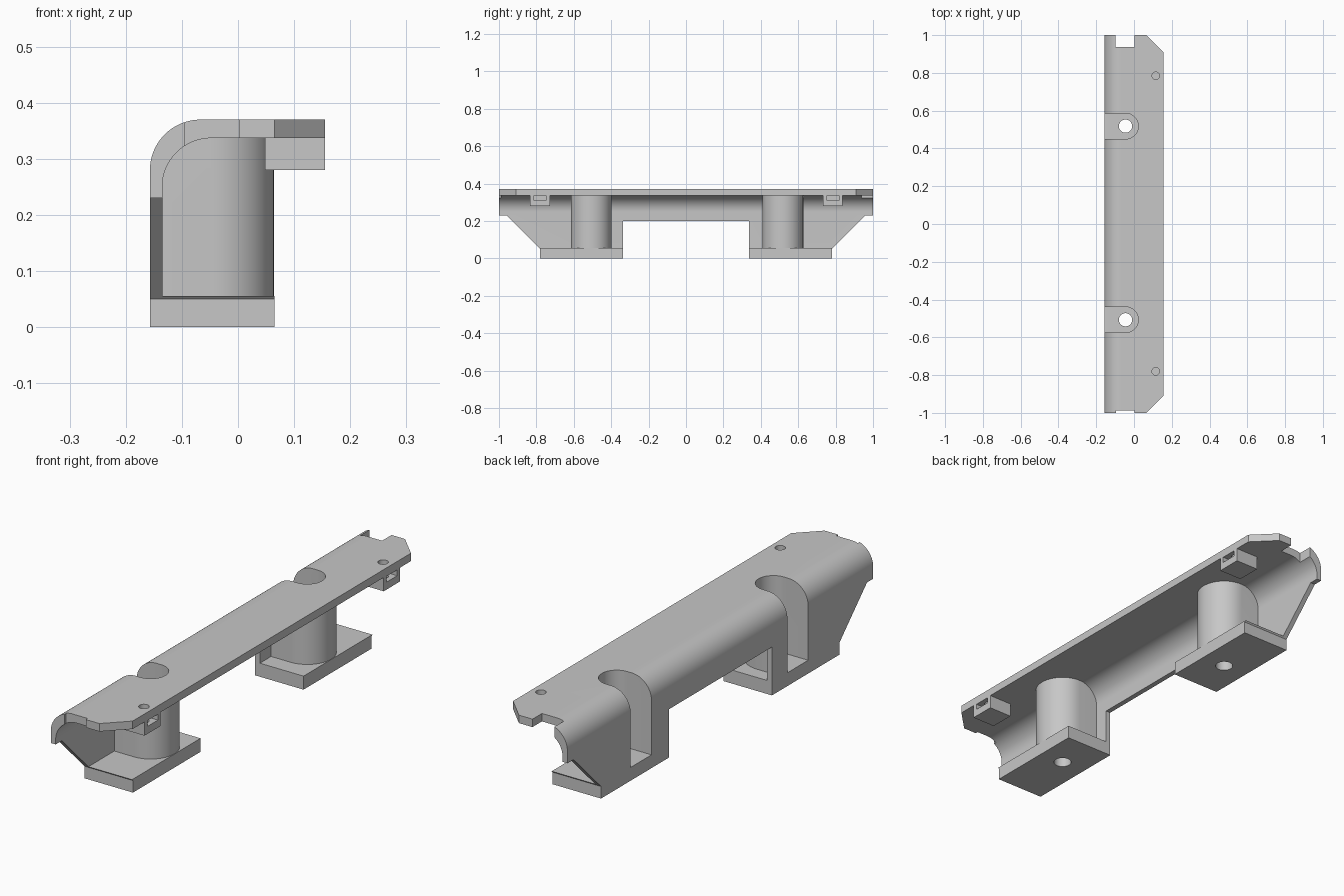
import bpy
import bmesh
from math import cos, sin, pi

cube = bpy.data.objects.get("Cube")
if cube:
    bpy.data.objects.remove(cube, do_unlink=True)

grey = bpy.data.materials.new("plain grey")
grey.use_nodes = True
grey.diffuse_color = (0.57, 0.57, 0.57, 1)
grey.node_tree.nodes["Principled BSDF"].inputs["Base Color"].default_value = grey.diffuse_color


def prism(name, points, axis, lo, hi):
    """Extrude a 2D outline along an axis; the points use the other two axes in order."""
    bm = bmesh.new()

    def place(p, h):
        co = list(p)
        co.insert("xyz".index(axis), h)
        return bm.verts.new(co)

    bottom = [place(p, lo) for p in points]
    top = [place(p, hi) for p in points]
    bm.faces.new(bottom)
    bm.faces.new(top)
    for i in range(len(points)):
        j = (i + 1) % len(points)
        bm.faces.new((bottom[i], bottom[j], top[j], top[i]))
    bmesh.ops.recalc_face_normals(bm, faces=bm.faces)
    mesh = bpy.data.meshes.new(name)
    bm.to_mesh(mesh)
    bm.free()
    mesh.materials.append(grey)
    obj = bpy.data.objects.new(name, mesh)
    bpy.context.collection.objects.link(obj)
    return obj


def arc(cx, cy, r, start, end, steps=24):
    return [(cx + r * cos(start + (end - start) * i / steps),
             cy + r * sin(start + (end - start) * i / steps)) for i in range(steps + 1)]


def circle(cx, cy, r):
    return arc(cx, cy, r, 0, 2 * pi, 40)[:-1]


def rect(a0, a1, b0, b1):
    return [(a0, b0), (a1, b0), (a1, b1), (a0, b1)]


def tongue(y, r):
    """Outline open towards the back wall with a round end on the other side."""
    return [(-0.3, y - r)] + arc(-0.045, y, r, -pi / 2, pi / 2) + [(-0.3, y + r)]


def cut(target, cutter):
    mod = target.modifiers.new("cut", "BOOLEAN")
    mod.operation = "DIFFERENCE"
    mod.solver = "EXACT"
    mod.object = cutter
    with bpy.context.temp_override(object=target, active_object=target):
        bpy.ops.object.modifier_apply(modifier=mod.name)
    bpy.data.objects.remove(cutter, do_unlink=True)


PILLARS = (-0.507, 0.518)
BLOCKS = (-0.78, 0.785)

# Solid outer form with the rounded shoulder
bracket = prism("mounting_bracket",
                [(-0.157, 0), (0.155, 0), (0.155, 0.37)]
                + arc(-0.067, 0.28, 0.09, pi / 2, pi), "y", -1, 1)

# Hollow under the shell, leaving the foot plates, pillars and nut blocks standing
hollow = prism("hollow",
               [(-0.135, 0.056), (0.065, 0.056), (0.065, -0.1), (0.3, -0.1), (0.3, 0.337)]
               + arc(-0.048, 0.25, 0.087, pi / 2, pi), "y", -1.2, 1.2)
for y in PILLARS:
    cut(hollow, prism("pillar", tongue(y, 0.109), "z", -0.2, 0.5))
for y in BLOCKS:
    cut(hollow, prism("nut_block", rect(0.048, 0.4, y - 0.053, y + 0.053), "z", 0.28, 0.5))
cut(bracket, hollow)

# Side silhouette: sloped ends and the gap between the feet
for s in (-1, 1):
    slope = [(1.2, 0.23), (0.96, 0.23), (0.78, 0.05), (0.78, -0.1), (1.2, -0.1)]
    cut(bracket, prism("end_cut", [(s * y, z) for y, z in slope], "x", -0.4, 0.4))
cut(bracket, prism("middle_cut", rect(-0.338, 0.336, -0.1, 0.2), "x", -0.4, 0.4))

# Chamfered flange corners
for s in (-1, 1):
    corner = [(0.065, s), (0.155, s * 0.91), (0.255, s * 0.81), (0.255, s * 1.2), (-0.135, s * 1.2)]
    cut(bracket, prism("corner_cut", corner, "z", 0.2, 0.5))

# End notches in the top
cut(bracket, prism("back_notch", rect(-0.097, 0.003, 0.938, 1.2), "z", 0.15, 0.5))
cut(bracket, prism("front_notch", rect(-0.095, 0.003, -1.2, -0.988), "z", 0.15, 0.5))

# Screw channels in the pillars with holes through the feet
for y in PILLARS:
    cut(bracket, prism("channel", tongue(y, 0.068), "z", 0.055, 0.5))
    cut(bracket, prism("screw_hole", circle(-0.045, y, 0.035), "z", -0.1, 0.2))

# Nut slots and small bolt holes in the blocks
for y in BLOCKS:
    cut(bracket, prism("nut_slot", rect(y - 0.035, y + 0.035, 0.311, 0.335), "x", 0.075, 0.4))
    cut(bracket, prism("bolt_hole", circle(0.115, y, 0.02), "z", 0.3, 0.5))

# Smooth the curves, keep the edges crisp
bpy.ops.object.select_all(action="DESELECT")
bracket.select_set(True)
bpy.context.view_layer.objects.active = bracket
bpy.ops.object.shade_smooth_by_angle(angle=pi / 6)
